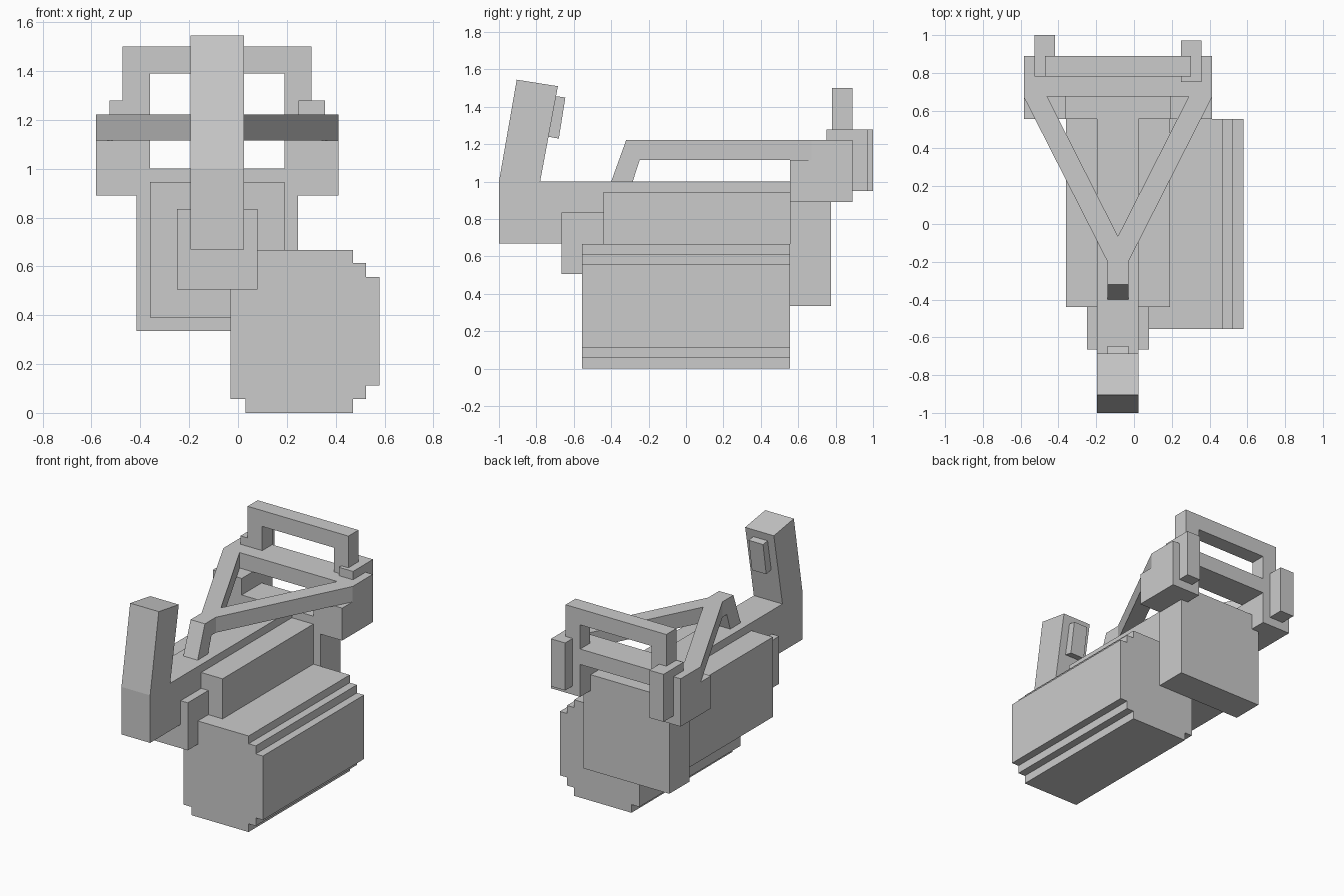
import bpy
import bmesh
from mathutils import Vector

if "Cube" in bpy.data.objects:
    bpy.data.objects.remove(bpy.data.objects["Cube"], do_unlink=True)

grey = bpy.data.materials.new("plain grey")
grey.use_nodes = True
grey.diffuse_color = (0.6, 0.6, 0.6, 1)
grey.node_tree.nodes["Principled BSDF"].inputs["Base Color"].default_value = (0.6, 0.6, 0.6, 1)

AXIS = -0.085  # the main body sits off centre


def prism(name, outline, axis, lo, hi, mirror=False):
    """Extrude a 2D outline along an axis; x is measured from the body axis."""
    place = {"x": lambda a, b, d: (d, a, b),
             "y": lambda a, b, d: (a, d, b),
             "z": lambda a, b, d: (a, b, d)}[axis]
    bm = bmesh.new()
    face = bm.faces.new([bm.verts.new(place(a, b, lo)) for a, b in outline])
    side = bmesh.ops.extrude_face_region(bm, geom=[face])
    moved = [v for v in side["geom"] if isinstance(v, bmesh.types.BMVert)]
    bmesh.ops.translate(bm, verts=moved, vec=Vector(place(0, 0, hi - lo)))
    bmesh.ops.recalc_face_normals(bm, faces=bm.faces)
    if mirror:  # open the seam so both halves join
        seam = [f for f in bm.faces if all(abs(v.co.x) < 1e-5 for v in f.verts)]
        bmesh.ops.delete(bm, geom=seam, context="FACES")
    mesh = bpy.data.meshes.new(name)
    bm.to_mesh(mesh)
    bm.free()
    mesh.materials.append(grey)
    obj = bpy.data.objects.new(name, mesh)
    obj.location.x = AXIS
    bpy.context.collection.objects.link(obj)
    if mirror:
        obj.modifiers.new("mirror", "MIRROR").use_clip = True
    return obj


def box(name, x0, x1, y0, y1, z0, z1):
    return prism(name, [(x0, z0), (x1, z0), (x1, z1), (x0, z1)], "y", y0, y1)


# Receiver, front plate and rear block
box("receiver", -0.275, 0.275, -0.44, 0.56, 0.39, 0.945)
box("front_plate", -0.165, 0.165, -0.665, -0.44, 0.505, 0.835)
box("rear_block", -0.33, 0.33, 0.555, 0.775, 0.335, 1.0)

# Spine with raised front grip
prism("spine_and_grip", [(-1, 0.67), (-1, 1), (-0.905, 1.545), (-0.685, 1.51),
                         (-0.78, 1), (0.56, 1), (0.56, 0.67)], "x", -0.11, 0.11)
prism("grip_button", [(-0.72, 1.46), (-0.645, 1.45), (-0.68, 1.23), (-0.76, 1.245)],
      "x", -0.055, 0.055)

# Side magazine with stepped edges
magazine = prism("magazine", [
    (0.03, 0), (0.47, 0), (0.47, 0.057), (0.525, 0.057), (0.525, 0.113), (0.58, 0.113),
    (0.58, 0.557), (0.525, 0.557), (0.525, 0.613), (0.47, 0.613), (0.47, 0.667),
    (-0.03, 0.667), (-0.03, 0.057), (0.03, 0.057)], "y", -0.555, 0.555)
magazine.location.x = 0

# Triangular carrying frame and its front strut
prism("carry_frame", [(0, -0.2), (0.055, -0.2), (0.497, 0.67), (0.497, 0.89),
                      (0, 0.89), (0, 0.675), (0.375, 0.675), (0, -0.065)],
      "z", 1.115, 1.222, mirror=True)
prism("frame_strut", [(-0.4, 1), (-0.32, 1.222), (-0.2, 1.222), (-0.2, 1.115),
                      (-0.248, 1.115), (-0.285, 1)], "x", -0.055, 0.055)

# Rear handle arch
prism("rear_handle", [(0, 1.39), (0.275, 1.39), (0.275, 1.222), (0.387, 1.222),
                      (0.387, 1.5), (0, 1.5)], "y", 0.78, 0.89, mirror=True)

# Shoulder blocks and latches
for name, sign in (("right", -1), ("left", 1)):
    box(name + "_shoulder", *sorted((sign * 0.275, sign * 0.497)), 0.555, 0.89, 0.89, 1.115)
    shift = 0 if sign < 0 else -0.028
    box(name + "_latch", *sorted((sign * 0.333, sign * 0.442)),
        0.78 + shift, 1.0 + shift, 0.95, 1.28)
